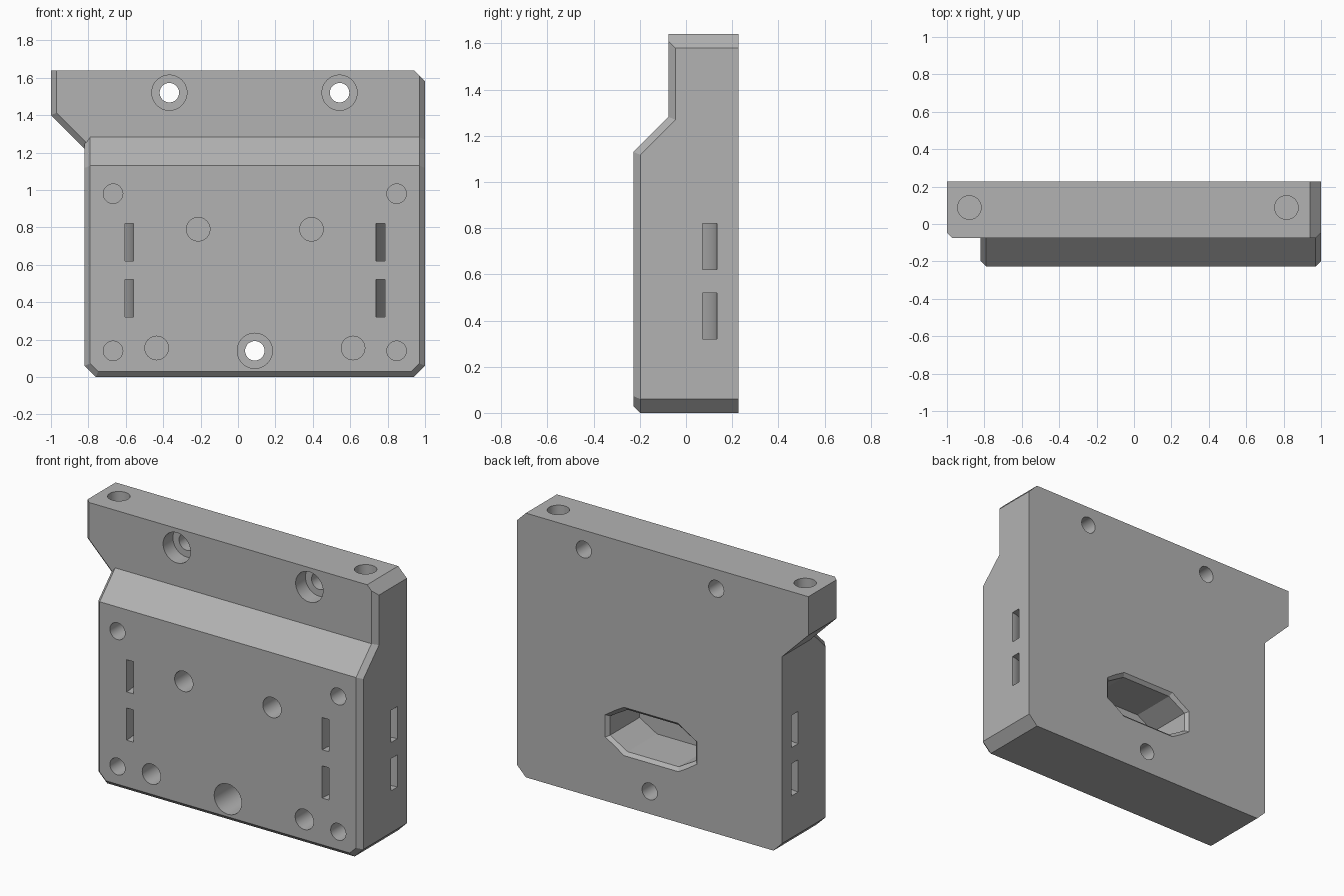
import bpy, bmesh, math
from mathutils import Vector

old = bpy.data.objects.get("Cube")
if old:
    bpy.data.objects.remove(old, do_unlink=True)

BACK, FRONT, STEP = 0.228, -0.228, -0.076   # depth planes
TOP, LEFT, RIGHT = 1.64, 1.0, -0.82         # height and body sides
MID = 0.09                                  # body centre line
EDGE, CORNER = 0.03, 0.06                   # chamfer sizes

grey = bpy.data.materials.new("plain grey")
grey.use_nodes = True
grey.diffuse_color = (0.45, 0.45, 0.45, 1)
grey.node_tree.nodes["Principled BSDF"].inputs["Base Color"].default_value = (0.45, 0.45, 0.45, 1)


def place(axis, a, b, c):
    return {"X": (c, a, b), "Y": (a, c, b), "Z": (a, b, c)}[axis]


def prism(points, axis, start, end):
    """Extrude a flat outline along an axis."""
    bm = bmesh.new()
    face = bm.faces.new([bm.verts.new(place(axis, a, b, start)) for a, b in points])
    moved = bmesh.ops.extrude_face_region(bm, geom=[face])["geom"]
    shift = Vector(place(axis, 0, 0, end - start))
    bmesh.ops.translate(bm, vec=shift, verts=[v for v in moved if isinstance(v, bmesh.types.BMVert)])
    bmesh.ops.recalc_face_normals(bm, faces=bm.faces)
    return bm


def chamfer(bm, edges, size):
    bmesh.ops.bevel(bm, geom=edges, offset=size, offset_type="OFFSET", segments=1,
                    profile=0.5, affect="EDGES", clamp_overlap=True)
    bmesh.ops.recalc_face_normals(bm, faces=bm.faces)


def chamfer_front(bm, skip):
    """Chamfer edges between front-facing faces and the sides or underside."""
    bm.normal_update()
    edges = []
    for e in bm.edges:
        if len(e.link_faces) != 2:
            continue
        for f, g in (e.link_faces, reversed(e.link_faces)):
            if f.normal.y < -0.5 and abs(g.normal.y) < 0.1 and g.normal.z < 0.5 and not skip(g.normal):
                edges.append(e)
    chamfer(bm, edges, EDGE)


def finish(bm, name):
    mesh = bpy.data.meshes.new(name)
    bm.to_mesh(mesh)
    bm.free()
    mesh.materials.append(grey)
    ob = bpy.data.objects.new(name, mesh)
    bpy.context.collection.objects.link(ob)
    return ob


def combine(target, tool, operation):
    mod = target.modifiers.new(operation.lower(), "BOOLEAN")
    mod.operation, mod.solver, mod.object = operation, "EXACT", tool
    bpy.context.view_layer.objects.active = target
    bpy.ops.object.modifier_apply(modifier=mod.name)
    bpy.data.objects.remove(tool, do_unlink=True)


def drill(axis, a, b, radius, start, end):
    ring = [(a + radius * math.cos(t * math.tau / 48), b + radius * math.sin(t * math.tau / 48))
            for t in range(48)]
    combine(block, finish(prism(ring, axis, start, end), "drill"), "DIFFERENCE")


# Stepped block with chamfered bottom corners and front edges
slope = STEP - FRONT
bm = prism([(FRONT, 0), (BACK, 0), (BACK, TOP), (STEP, TOP), (STEP, 1.13 + slope), (FRONT, 1.13)],
           "X", RIGHT, LEFT)
chamfer(bm, [e for e in bm.edges if all(v.co.z < 0.01 for v in e.verts)
             and abs(e.verts[0].co.x - e.verts[1].co.x) < 0.01], CORNER)
chamfer_front(bm, lambda n: False)
# Top left corner cut
cut = bmesh.ops.bisect_plane(bm, geom=bm.verts[:] + bm.edges[:] + bm.faces[:], clear_outer=True,
                             plane_co=(LEFT, 0, TOP - CORNER), plane_no=(1, 0, 1))
bmesh.ops.holes_fill(bm, edges=[e for e in bm.edges if e.is_boundary])
bmesh.ops.recalc_face_normals(bm, faces=bm.faces)
block = finish(bm, "mounting_block")

# Overhanging ear at the top
bm = prism([(-1, TOP), (-1, 1.4), (-0.6, 1.0), (-0.6, TOP)], "Y", STEP, BACK)
chamfer_front(bm, lambda n: n.x > 0.5)
combine(block, finish(bm, "ear"), "UNION")

# Counterbored screw holes
for x, z in ((-0.367, 1.52), (0.543, 1.52), (MID, 0.14)):
    drill("Y", x, z, 0.052, -0.5, 0.5)
    drill("Y", x, z, 0.094, -0.5, 0.02)

# Blind holes in the front, mirrored about the centre line
for side in (-1, 1):
    for offset, z, radius in ((0.758, 0.98, 0.052), (0.758, 0.14, 0.052),
                              (0.303, 0.79, 0.063), (0.525, 0.155, 0.063)):
        drill("Y", MID + side * offset, z, radius, -0.5, 0.02)

# Blind holes in the top
for x in (-0.88, 0.815):
    drill("Z", x, 0.088, 0.063, TOP - 0.22, TOP + 0.1)

# Curved tie slots running from the front to each side
for side in (-1, 1):
    arc = []
    for rx, ry, order in ((0.215, 0.3, 1), (0.262, 0.363, -1)):
        sweep = [math.radians(-6 + 102 * i / 16) for i in range(17)][::order]
        arc += [(MID + side * (0.91 - rx * math.cos(t)), FRONT + ry * math.sin(t)) for t in sweep]
    for z in (0.32, 0.62):
        combine(block, finish(prism(arc, "Z", z, z + 0.2), "slot"), "DIFFERENCE")

# Eight-sided pocket in the back with a flared rim


def octagon(w, h):
    return [(0.08 + sx * x, 0.465 + sz * z) for sx, sz, pts in (
        (1, 1, ((w, h - 0.07), (w - 0.12, h))), (-1, 1, ((w - 0.12, h), (w, h - 0.07))),
        (-1, -1, ((w, h - 0.07), (w - 0.12, h))), (1, -1, ((w - 0.12, h), (w, h - 0.07))))
        for x, z in pts]


combine(block, finish(prism(octagon(0.295, 0.13), "Y", -0.08, 0.4), "pocket"), "DIFFERENCE")
bm = prism(octagon(0.295, 0.13), "Y", BACK - 0.02, BACK + 0.02)
for v in bm.verts:
    if v.co.y > BACK:
        v.co.x = 0.08 + (v.co.x - 0.08) * 0.335 / 0.295
        v.co.z = 0.465 + (v.co.z - 0.465) * 0.17 / 0.13
combine(block, finish(bm, "rim"), "DIFFERENCE")

# Smooth hole walls, crisp edges
bpy.ops.object.select_all(action="DESELECT")
block.select_set(True)
bpy.context.view_layer.objects.active = block
bpy.ops.object.shade_smooth_by_angle(angle=math.radians(20))
